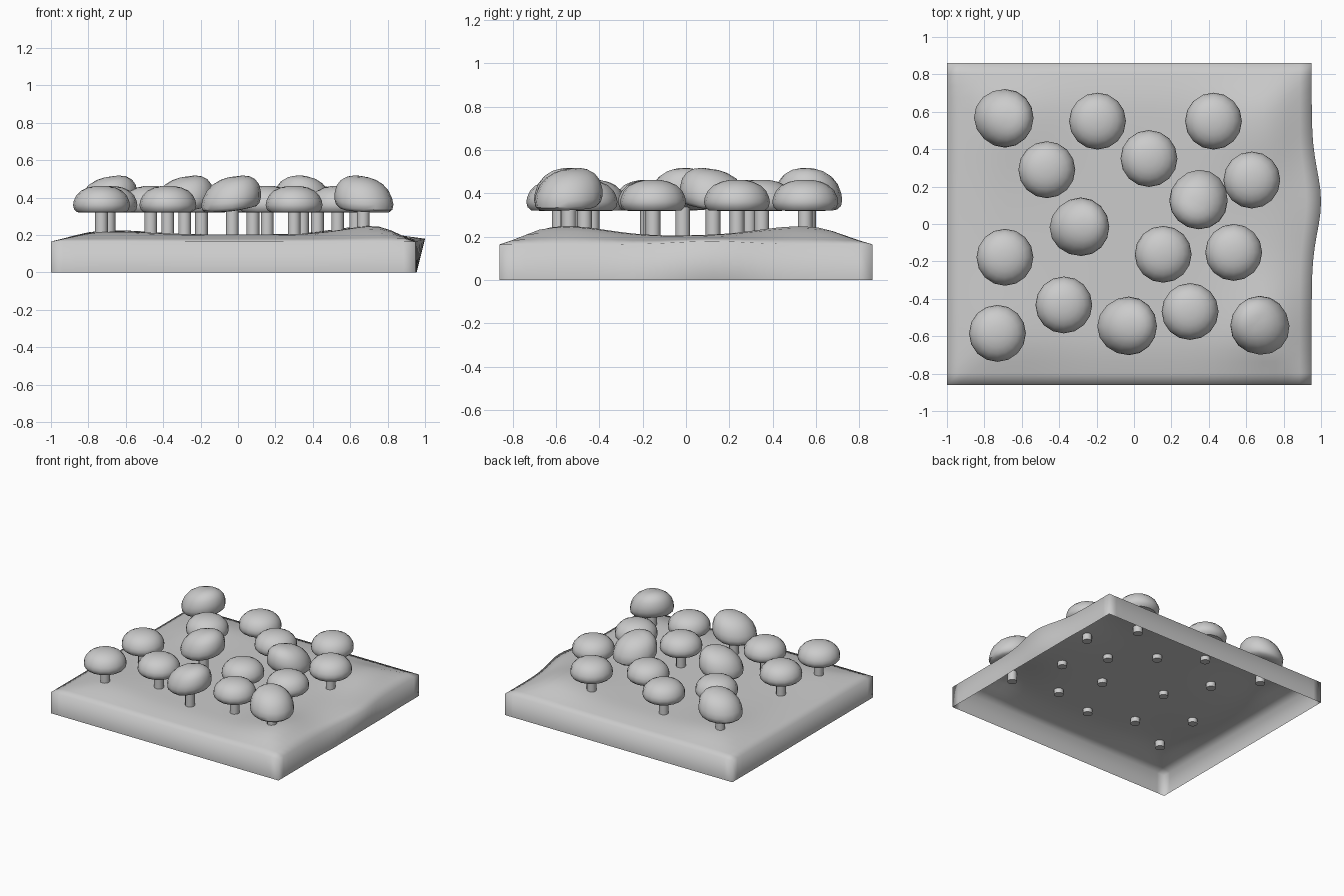
import bpy, bmesh, math
from mathutils import Vector

if "Cube" in bpy.data.objects:
    bpy.data.objects.remove(bpy.data.objects["Cube"])


def finish(name, bm, angle=40):
    me = bpy.data.meshes.new(name)
    bmesh.ops.recalc_face_normals(bm, faces=bm.faces)
    bm.to_mesh(me)
    bm.free()
    ob = bpy.data.objects.new(name, me)
    bpy.context.collection.objects.link(ob)
    bpy.ops.object.select_all(action='DESELECT')
    ob.select_set(True)
    bpy.context.view_layer.objects.active = ob
    bpy.ops.object.shade_smooth_by_angle(angle=math.radians(angle))
    return ob


def lathe(profile, sides, shape):
    """Spin (radius, z) points about z; shape moves each point into place."""
    bm = bmesh.new()
    rings = []
    for r, z in profile:
        rings.append([bm.verts.new(shape(Vector((r * math.cos(a), r * math.sin(a), z))))
                      for a in (2 * math.pi * i / sides for i in range(sides))])
    for a, b in zip(rings, rings[1:]):
        for i in range(sides):
            j = (i + 1) % sides
            bm.faces.new((a[i], a[j], b[j], b[i]))
    bm.faces.new(rings[0])
    bm.faces.new(rings[-1])
    return bm


# Soft hilly ground: open-bottomed shell
HILLS = [(0.77, -0.55, 0.05), (0.7, 0.52, 0.045), (-0.65, 0.55, 0.022), (-0.65, -0.55, 0.015)]


def ground_z(x, y):
    z = 0.203
    for hx, hy, h in HILLS:
        z += h * math.exp(-((x - hx) ** 2 + (y - hy) ** 2) / 0.07)
    edge = max(0, min(1, min(x + 1, 0.95 - x, 0.86 - abs(y)) / 0.27))
    return 0.165 + (z - 0.165) * math.sin(edge * math.pi / 2)


def build_ground(nx=30, ny=28):
    bm = bmesh.new()
    grid = []
    for i in range(nx + 1):
        row = []
        for j in range(ny + 1):
            x, y = -1 + 1.95 * i / nx, -0.86 + 1.72 * j / ny
            z = ground_z(x, y)
            side = max(0, (x - 0.5) / 0.45)
            bulge = math.exp(-((y - 0.12) / 0.23) ** 2) * side ** 2
            row.append(bm.verts.new((x + 0.05 * bulge, y, z + 0.015 * bulge)))
        grid.append(row)
    for i in range(nx):
        for j in range(ny):
            bm.faces.new((grid[i][j], grid[i + 1][j], grid[i + 1][j + 1], grid[i][j + 1]))
    # Walls down to z = 0
    rim = ([grid[i][0] for i in range(nx)] + [grid[nx][j] for j in range(ny)]
           + [grid[i][ny] for i in range(nx, 0, -1)] + [grid[0][j] for j in range(ny, 0, -1)])
    low = [bm.verts.new((min(v.co.x, 0.955), v.co.y, 0)) for v in rim]
    for i in range(len(rim)):
        j = (i + 1) % len(rim)
        bm.faces.new((rim[i], low[i], low[j], rim[j]))
    finish("ground", bm, 100)


build_ground()

# Mushrooms
CAP = [(0.09, 0.32), (0.13, 0.322), (0.146, 0.337), (0.152, 0.36), (0.148, 0.383),
       (0.134, 0.413), (0.109, 0.437), (0.076, 0.453), (0.04, 0.461), (0.008, 0.463)]
STEM = [(0.034, 0.17), (0.034, 0.34)]
PLAIN = [(-0.195, 0.55), (0.425, 0.55), (-0.466, 0.29), (0.08, 0.35), (0.63, 0.235),
         (-0.69, -0.178), (0.156, -0.162), (0.533, -0.152), (-0.375, -0.433),
         (-0.73, -0.585), (0.3, -0.468)]
# x, y and direction (degrees) of the raised side
LOPSIDED = [(-0.69, 0.565, -15), (-0.285, -0.015, 10), (0.345, 0.125, -110),
            (-0.03, -0.545, 5), (0.67, -0.54, 140)]


def mushroom(n, x, y, turn=None):
    def place(p):
        return p + Vector((x, y, 0))

    def lean(p):
        # taller dome pushed towards the raised side, low flange opposite
        d = Vector((math.cos(math.radians(turn)), math.sin(math.radians(turn)), 0))
        u = p.x * d.x + p.y * d.y
        dome = max(0, p.z - 0.345)
        z = p.z + 0.008 + dome * 0.36 + (0.19 if u > 0 else 0.08) * u
        shift = 0.15 * dome - 0.04 * max(0, u) + 0.12 * min(0, u + 0.05)
        return place(Vector((p.x * 1.03, p.y * 1.03, z)) + d * shift)

    finish(f"cap_{n}", lathe(CAP, 16, place if turn is None else lean))
    finish(f"stem_{n}", lathe(STEM, 12, place))


for n, spot in enumerate(PLAIN + LOPSIDED, 1):
    mushroom(n, *spot)
